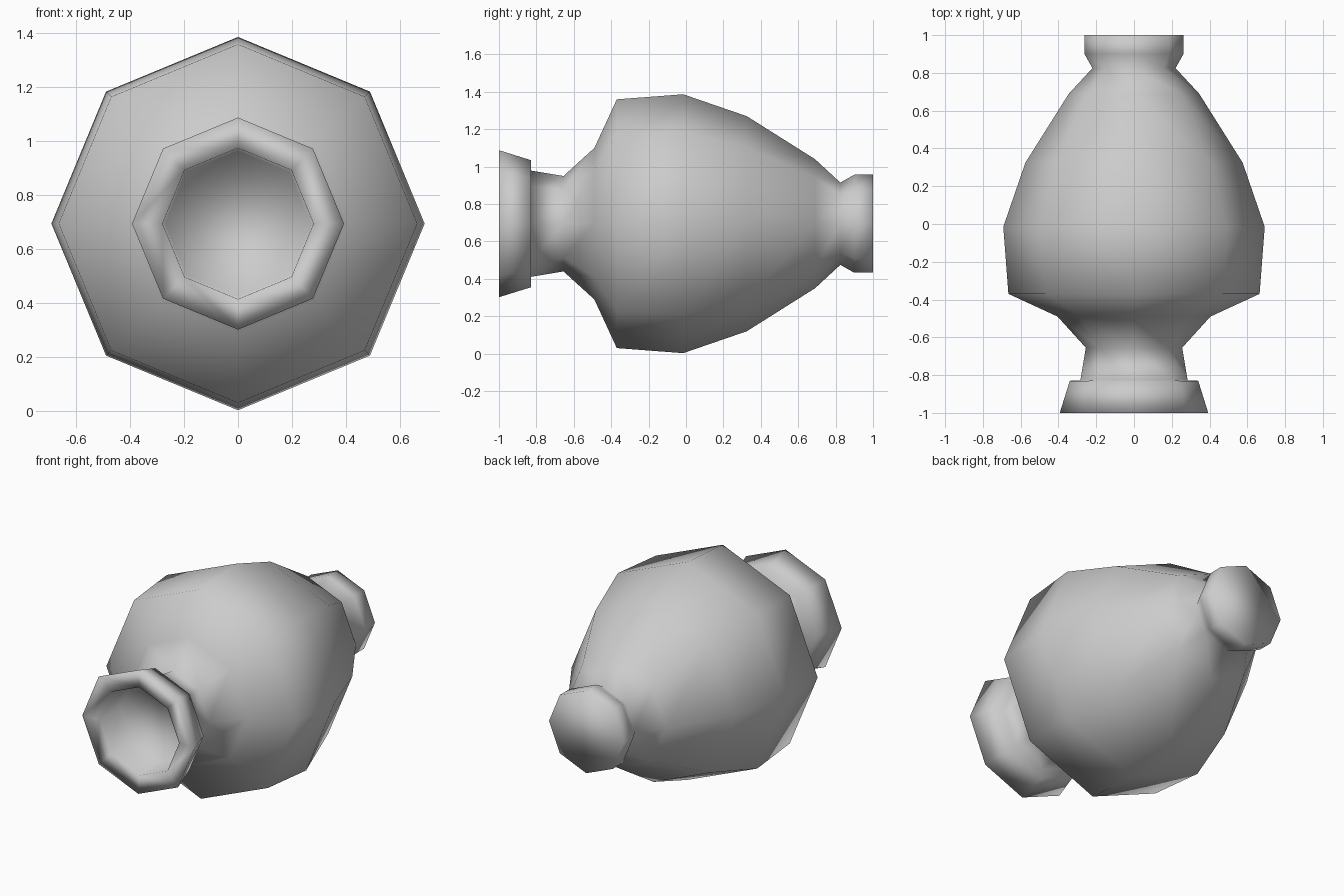
import bpy, bmesh
from math import cos, sin, pi

if "Cube" in bpy.data.objects:
    bpy.data.objects.remove(bpy.data.objects["Cube"])

SIDES = 8
AXIS_Z = 0.695  # height of the lying vase's axis


def lathe(name, profile):
    """Sweep (y, radius) rings around the y axis, closing both ends."""
    bm = bmesh.new()
    rings = []
    for y, r in profile:
        rings.append([bm.verts.new((r * cos(2 * pi * i / SIDES), y,
                                    AXIS_Z + r * sin(2 * pi * i / SIDES)))
                      for i in range(SIDES)])
    for a, b in zip(rings, rings[1:]):
        for i in range(SIDES):
            j = (i + 1) % SIDES
            bm.faces.new((a[i], a[j], b[j], b[i]))
    bm.faces.new(rings[0])
    bm.faces.new(rings[-1])
    bmesh.ops.recalc_face_normals(bm, faces=bm.faces[:])
    for f in bm.faces:
        f.smooth = True
    mesh = bpy.data.meshes.new(name)
    bm.to_mesh(mesh)
    bm.free()
    obj = bpy.data.objects.new(name, mesh)
    bpy.context.collection.objects.link(obj)
    return obj


# Vase on its side: recessed mouth, flared rim, neck, belly, foot
mouth = [(-0.80, 0.27), (-0.99, 0.28)]
rim = [(-1.0, 0.393), (-0.83, 0.34)]
neck = [(-0.828, 0.284), (-0.655, 0.255), (-0.49, 0.405)]
belly = [(-0.37, 0.665), (-0.015, 0.692), (0.325, 0.575), (0.69, 0.345)]
foot = [(0.825, 0.22), (0.90, 0.262), (1.0, 0.262)]
lathe("vase", mouth + rim + neck + belly + foot)
